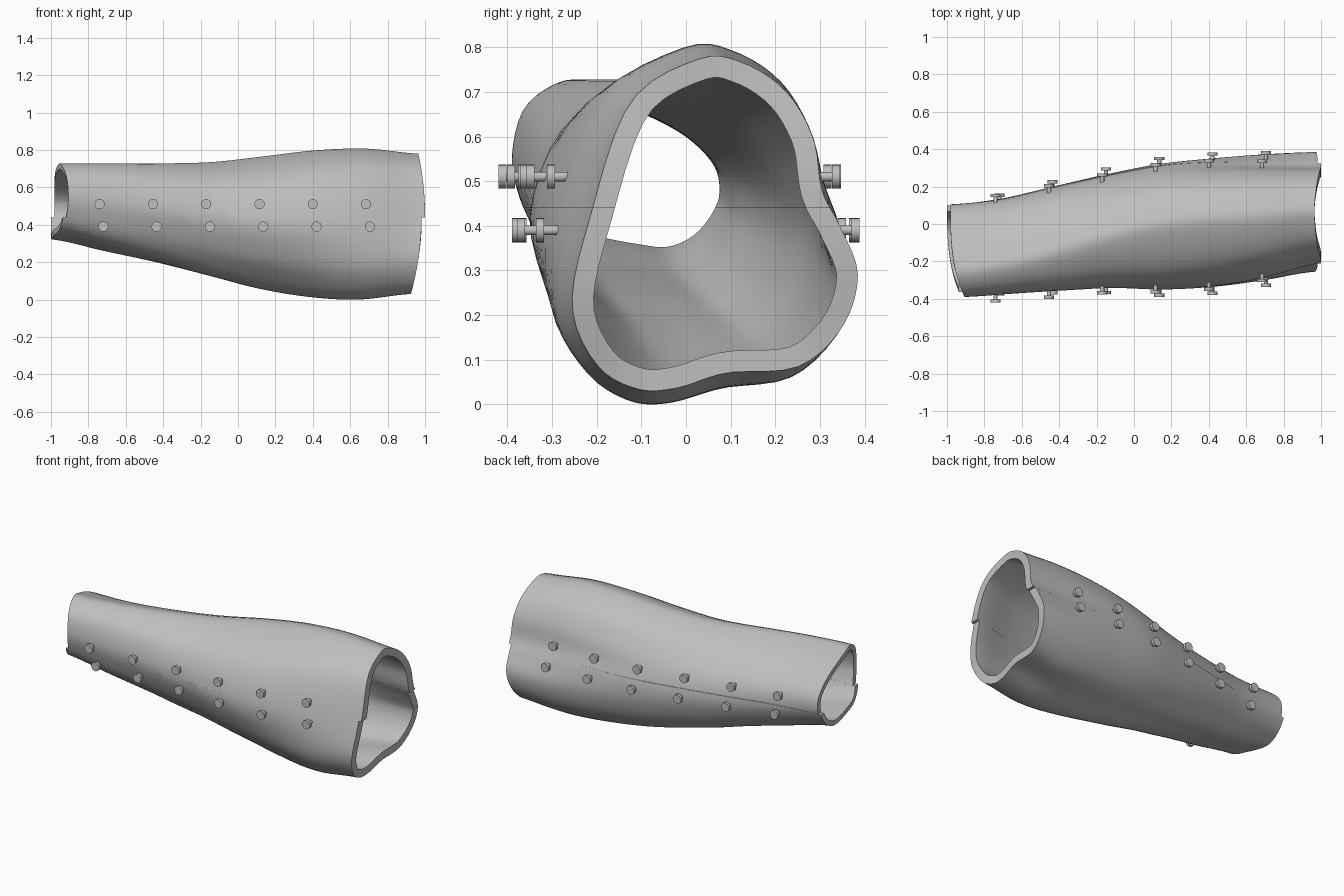
import bpy, bmesh, math
from mathutils import Vector, Matrix
from mathutils.bvhtree import BVHTree

if "Cube" in bpy.data.objects:
    bpy.data.objects.remove(bpy.data.objects["Cube"], do_unlink=True)

SEAM, AROUND, ALONG = 0.44, 72, 60
SHIFT = 0.018

grey = bpy.data.materials.new("plain_grey")
grey.use_nodes = True
grey.diffuse_color = (0.52, 0.52, 0.52, 1)
grey.node_tree.nodes["Principled BSDF"].inputs["Base Color"].default_value = grey.diffuse_color

# Cross-sections (y, z), from the top round by the back
elbow = [(.03, .78), (.13, .77), (.225, .705), (.285, .6), (.305, .48), (.345, .4),
         (.385, .29), (.35, .17), (.25, .08), (.09, .066), (-.02, .032), (-.11, .03),
         (-.2, .085), (-.255, .22), (-.215, .42), (-.125, .68)]
middle = [(-.03, .785), (.09, .775), (.2, .71), (.28, .6), (.32, .5), (.345, .4),
          (.34, .29), (.295, .17), (.21, .08), (.09, .05), (-.02, .03), (-.1, .045),
          (-.19, .11), (-.285, .22), (-.345, .42), (-.25, .655)]
wrist = [(-.27, .73), (-.18, .715), (-.08, .68), (.02, .625), (.09, .55), (.105, .47),
         (.08, .405), (.03, .35), (-.04, .322), (-.12, .33), (-.2, .345), (-.28, .36),
         (-.34, .4), (-.375, .47), (-.39, .56), (-.36, .67)]
# Limits along the arm: y low, y high, z low, z high
limits = [Vector(v) for v in (
    (-.39, .105, .322, .728), (-.372, .135, .26, .728), (-.355, .2, .2, .728),
    (-.342, .265, .13, .735), (-.35, .32, .06, .765), (-.335, .35, .015, .797),
    (-.3, .372, 0, .807), (-.255, .385, .03, .78))]


def spline(pts, t, closed=False):
    """Catmull-Rom curve through pts, with t from 0 to 1."""
    n = len(pts)
    s = t * (n if closed else n - 1)
    i = math.floor(s) if closed else min(math.floor(s), n - 2)
    f = s - i
    pick = lambda k: pts[k % n] if closed else pts[max(0, min(n - 1, k))]
    a, b, c, d = (pick(i + k) for k in (-1, 0, 1, 2))
    return b + (c - a) * (f / 2) + (2 * a - 5 * b + 4 * c - d) * (f * f / 2) \
        + (3 * b - a - 3 * c + d) * (f ** 3 / 2)


def unit_box(pts):
    """Scale a section to a unit box."""
    ys, zs = zip(*pts)
    return [Vector(((y - min(ys)) / (max(ys) - min(ys)),
                    (z - min(zs)) / (max(zs) - min(zs)))) for y, z in pts]


def resample(pts):
    unit = unit_box(pts)
    return [spline(unit, j / AROUND, True) for j in range(AROUND)]


def finish(bm, name, angle=35):
    bmesh.ops.recalc_face_normals(bm, faces=bm.faces)
    mesh = bpy.data.meshes.new(name)
    bm.to_mesh(mesh)
    bm.free()
    mesh.materials.append(grey)
    obj = bpy.data.objects.new(name, mesh)
    bpy.context.collection.objects.link(obj)
    bpy.ops.object.select_all(action='DESELECT')
    obj.select_set(True)
    bpy.context.view_layer.objects.active = obj
    bpy.ops.object.shade_smooth_by_angle(angle=math.radians(angle))
    return obj


# Hollow sleeve with curved ends
sections = list(zip(resample(wrist), resample(middle), resample(elbow)))
tube = bmesh.new()
outer, inner = [], []
for i in range(ALONG + 1):
    u = i / ALONG
    y0, y1, z0, z1 = spline(limits, u)
    blend = unit_box([spline(trio, u ** 1.3) for trio in sections])
    ring = [Vector((y0 + p.x * (y1 - y0), z0 + p.y * (z1 - z0))) for p in blend]
    wall = 0.03 + 0.018 * u
    out_row, in_row = [], []
    for j, p in enumerate(ring):
        tangent = (ring[(j + 1) % AROUND] - ring[j - 1]).normalized()
        q = p + Vector((tangent.y, -tangent.x)) * wall
        start = -0.982 + 0.075 * (max(0, 0.11 - p.x) / 0.5) ** 3
        end = 1 - 0.04 * ((p.y - 0.45) / 0.35) ** 2
        x = start + (end - start) * u
        out_row.append(tube.verts.new((x, p.x, p.y)))
        in_row.append(tube.verts.new((x, q.x, q.y)))
    outer.append(out_row)
    inner.append(in_row)


def bridge(a, b):
    for j in range(AROUND):
        k = (j + 1) % AROUND
        tube.faces.new((a[j], a[k], b[k], b[j]))


for i in range(ALONG):
    bridge(outer[i], outer[i + 1])
    bridge(inner[i], inner[i + 1])
bridge(outer[0], inner[0])
bridge(outer[-1], inner[-1])
bmesh.ops.recalc_face_normals(tube, faces=tube.faces)
surface = BVHTree.FromBMesh(tube)

# Split the sleeve lengthwise into two shells
for name, side, slide in (("upper_shell", -1, 0), ("lower_shell", 1, -SHIFT)):
    half = tube.copy()
    bmesh.ops.bisect_plane(half, geom=half.verts[:] + half.edges[:] + half.faces[:],
                           plane_co=(0, 0, SEAM), plane_no=(0, 0, side), clear_outer=True)
    bmesh.ops.holes_fill(half, edges=[e for e in half.edges if e.is_boundary], sides=0)
    bmesh.ops.translate(half, verts=half.verts, vec=(slide, 0, 0))
    finish(half, name)
tube.free()

# Rows of lacing pegs: a stem with a round head
for side, place in ((-1, "front"), (1, "back")):
    for z, x0, level in ((0.51, -0.74, "upper"), (0.39, -0.72, "lower")):
        pegs = bmesh.new()
        for n in range(6):
            x = x0 + 0.285 * n
            hit = surface.ray_cast(Vector((x, side * 2, z)), Vector((0, -side, 0)))[0]
            for radius, depth, offset in ((0.011, 0.05, 0.005), (0.027, 0.018, 0.033)):
                place_at = Matrix.Translation((x, hit.y + side * offset, z))
                bmesh.ops.create_cone(pegs, cap_ends=True, segments=24, radius1=radius,
                                      radius2=radius, depth=depth,
                                      matrix=place_at @ Matrix.Rotation(math.pi / 2, 4, 'X'))
        finish(pegs, f"{place}_{level}_pegs")
